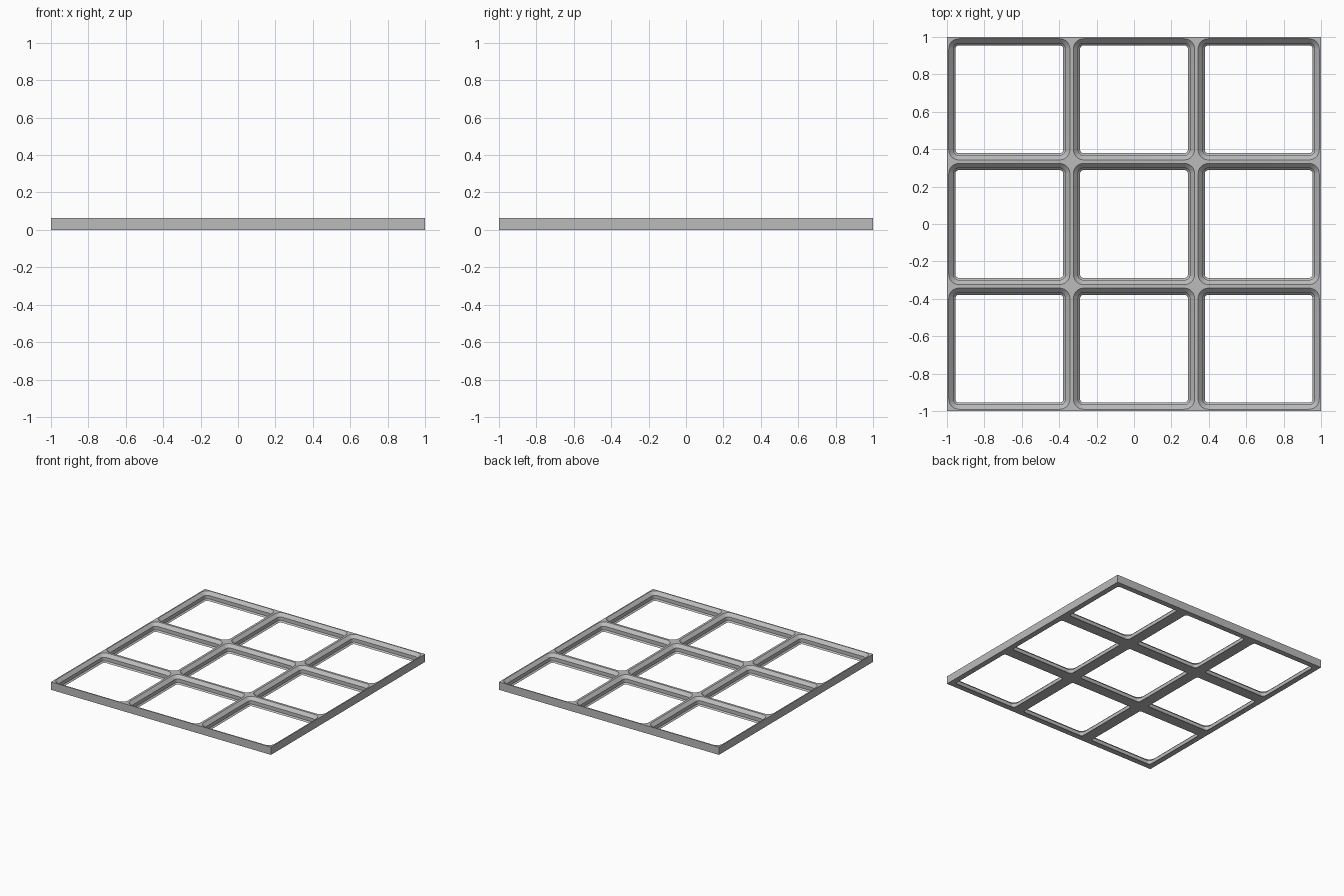
import bpy, bmesh, math

cube = bpy.data.objects.get("Cube")
if cube:
    bpy.data.objects.remove(cube, do_unlink=True)

CELLS = 3
UNIT = 2 / 126            # one millimetre
HALF = 1 / CELLS          # half a cell
HEIGHT = 4.05 * UNIT
SEGMENTS = 8              # per rounded corner
# Pocket wall profile in millimetres: (inset from the cell edge, height)
PROFILE = [(2.85, 0), (2.15, 0.7), (2.15, 2.5), (0.6, 4.05)]


def rounded_loop(bm, cx, cy, inset, z):
    """Four corner arcs of a rounded square, counter-clockwise."""
    radius = (4 - inset) * UNIT
    reach = HALF - 4 * UNIT
    arcs = []
    for k in range(4):
        mid = math.pi / 4 + k * math.pi / 2
        ox = cx + math.copysign(reach, math.cos(mid))
        oy = cy + math.copysign(reach, math.sin(mid))
        arc = []
        for i in range(SEGMENTS + 1):
            a = (k + i / SEGMENTS) * math.pi / 2
            arc.append(bm.verts.new((ox + radius * math.cos(a),
                                     oy + radius * math.sin(a), z)))
        arcs.append(arc)
    return arcs


def flat_border(bm, cx, cy, arcs, z):
    """Flat face between the square cell edge and its rounded opening."""
    signs = [(1, 1), (-1, 1), (-1, -1), (1, -1)]
    corners = [bm.verts.new((cx + sx * HALF, cy + sy * HALF, z)) for sx, sy in signs]
    for k in range(4):
        n = (k + 1) % 4
        for a, b in zip(arcs[k], arcs[k][1:]):
            bm.faces.new((corners[k], b, a))
        bm.faces.new((corners[k], corners[n], arcs[n][0], arcs[k][-1]))


bm = bmesh.new()
for ix in range(CELLS):
    for iy in range(CELLS):
        cx, cy = (2 * ix + 1) * HALF - 1, (2 * iy + 1) * HALF - 1
        loops = [rounded_loop(bm, cx, cy, d, h * UNIT) for d, h in PROFILE]
        flat_border(bm, cx, cy, loops[0], 0)
        flat_border(bm, cx, cy, loops[-1], HEIGHT)
        # Stepped pocket wall
        for low, high in zip(loops, loops[1:]):
            lo, hi = sum(low, []), sum(high, [])
            for i in range(len(lo)):
                j = (i + 1) % len(lo)
                bm.faces.new((lo[i], lo[j], hi[j], hi[i]))

# Join the cells and drop the outer walls from the top rim
bmesh.ops.remove_doubles(bm, verts=bm.verts[:], dist=0.0001)
rim = [e for e in bm.edges if e.is_boundary
       and all(v.co.z > HEIGHT / 2 for v in e.verts)]
wall = bmesh.ops.extrude_edge_only(bm, edges=rim)["geom"]
for v in wall:
    if isinstance(v, bmesh.types.BMVert):
        v.co.z = 0
bmesh.ops.remove_doubles(bm, verts=bm.verts[:], dist=0.0001)
bmesh.ops.recalc_face_normals(bm, faces=bm.faces[:])

mesh = bpy.data.meshes.new("grid_baseplate")
bm.to_mesh(mesh)
bm.free()
plate = bpy.data.objects.new("grid_baseplate", mesh)
bpy.context.collection.objects.link(plate)

# Plain grey plastic
grey = bpy.data.materials.new("grey_plastic")
grey.use_nodes = True
colour = (0.5, 0.5, 0.5, 1)
grey.diffuse_color = colour
grey.node_tree.nodes["Principled BSDF"].inputs["Base Color"].default_value = colour
mesh.materials.append(grey)

bpy.ops.object.select_all(action="DESELECT")
plate.select_set(True)
bpy.context.view_layer.objects.active = plate
bpy.ops.object.shade_smooth_by_angle(angle=math.radians(30))
